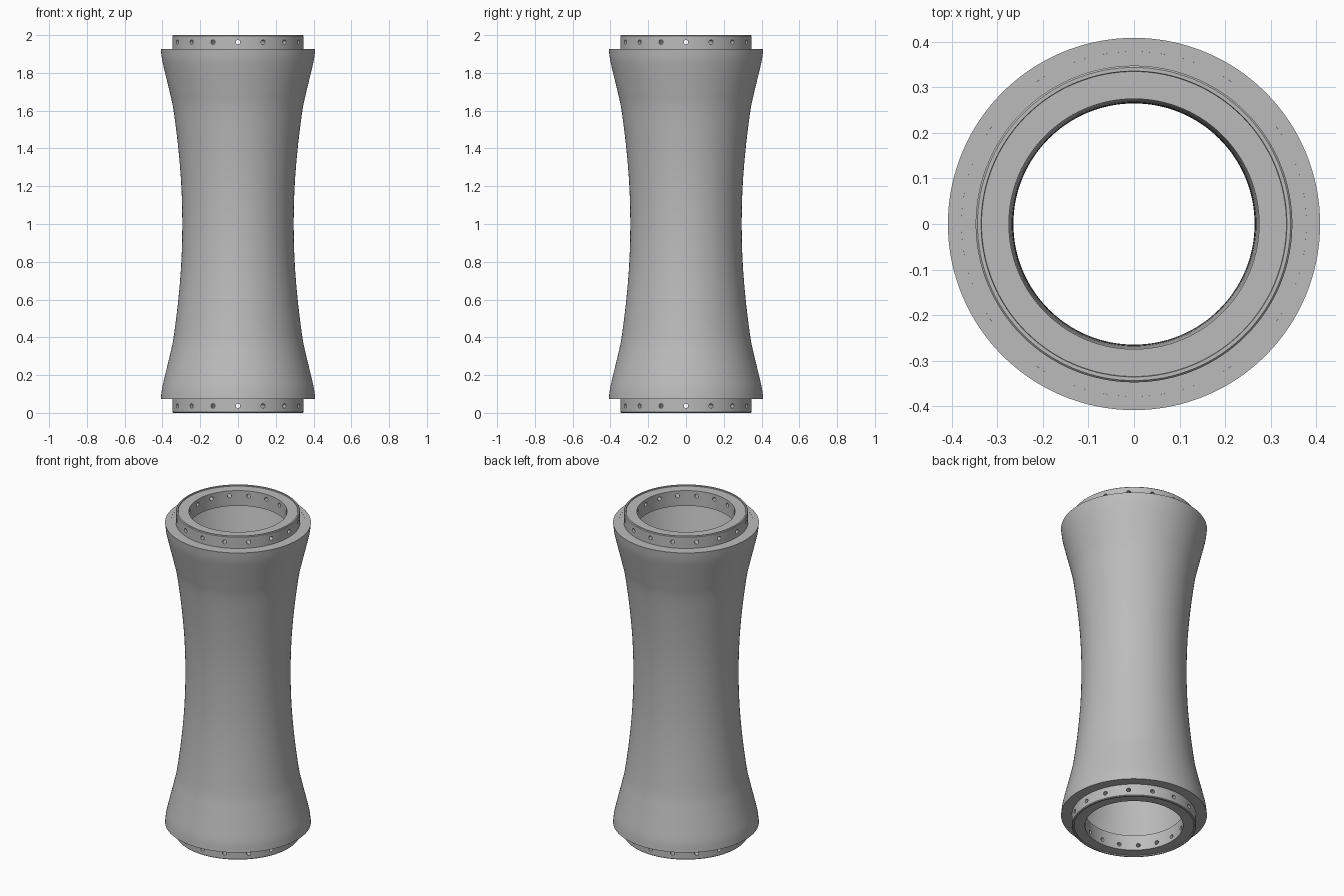
import bpy, bmesh, math
from mathutils import Matrix, Vector

if "Cube" in bpy.data.objects:
    bpy.data.objects.remove(bpy.data.objects["Cube"], do_unlink=True)

SEGMENTS = 128
HOLES = 16
WALL = 0.03

grey = bpy.data.materials.new("mid grey")
grey.use_nodes = True
colour = (0.5, 0.5, 0.5, 1)
grey.diffuse_color = colour
grey.node_tree.nodes["Principled BSDF"].inputs["Base Color"].default_value = colour


def add_object(name, bm):
    bmesh.ops.recalc_face_normals(bm, faces=bm.faces)
    mesh = bpy.data.meshes.new(name)
    bm.to_mesh(mesh)
    bm.free()
    mesh.materials.append(grey)
    obj = bpy.data.objects.new(name, mesh)
    bpy.context.collection.objects.link(obj)
    return obj


def lathe(name, profile):
    """Revolve a closed (radius, height) outline around z."""
    bm = bmesh.new()
    rings = []
    for i in range(SEGMENTS):
        a = math.tau * i / SEGMENTS
        rings.append([bm.verts.new((r * math.cos(a), r * math.sin(a), z)) for r, z in profile])
    n = len(profile)
    for i, ring in enumerate(rings):
        following = rings[(i + 1) % SEGMENTS]
        for j in range(n):
            k = (j + 1) % n
            bm.faces.new((ring[j], following[j], following[k], ring[k]))
    return add_object(name, bm)


def smooth(obj):
    bpy.ops.object.select_all(action="DESELECT")
    obj.select_set(True)
    bpy.context.view_layer.objects.active = obj
    bpy.ops.object.shade_smooth_by_angle(angle=math.radians(30))


def spline(points, steps=6):
    """Smooth curve through the points."""
    pts = [Vector(p) for p in points]
    pts = [2 * pts[0] - pts[1]] + pts + [2 * pts[-1] - pts[-2]]
    out = []
    for a, b, c, d in zip(pts, pts[1:], pts[2:], pts[3:]):
        for s in range(steps):
            t = s / steps
            out.append(0.5 * (2 * b + (c - a) * t + (2 * a - 5 * b + 4 * c - d) * t * t
                              + (3 * b - a - 3 * c + d) * t ** 3))
    return out + [pts[-2]]


# Waisted shell: half outline mirrored about mid height, with a parallel inner wall
half = [(0.295, 0), (0.3, 0.2), (0.316, 0.4), (0.341, 0.6), (0.362, 0.7),
        (0.386, 0.8), (0.402, 0.87), (0.409, 0.927)]
full = [(r, 1 - d) for r, d in reversed(half[1:])] + [(r, 1 + d) for r, d in half]
outer = [tuple(p) for p in spline(full)]
inner = [(r - WALL, z) for r, z in reversed(outer)]
smooth(lathe("waisted_shell", outer + inner))

# End collars: flanges with a thin raised rim and radial bolt holes
collar = [(0.275, 0.1), (0.275, 0.006), (0.335, 0.006), (0.336, 0),
          (0.344, 0), (0.348, 0.004), (0.348, 0.0735), (0.379, 0.0735), (0.379, 0.1)]
for name, top in (("bottom_collar", False), ("top_collar", True)):
    height = lambda z: 2 - z if top else z
    ring = lathe(name, [(r, height(z)) for r, z in collar])

    bm = bmesh.new()
    for i in range(HOLES):
        place = (Matrix.Rotation(math.tau * i / HOLES, 4, "Z")
                 @ Matrix.Translation((0.31, 0, height(0.037)))
                 @ Matrix.Rotation(math.pi / 2, 4, "Y"))
        bmesh.ops.create_cone(bm, cap_ends=True, segments=16, radius1=0.012,
                              radius2=0.012, depth=0.12, matrix=place)
    cutter = add_object("hole_cutter", bm)
    cutter.hide_render = True

    cut = ring.modifiers.new("bolt holes", "BOOLEAN")
    cut.operation = "DIFFERENCE"
    cut.solver = "EXACT"
    cut.object = cutter
    bpy.ops.object.select_all(action="DESELECT")
    ring.select_set(True)
    bpy.context.view_layer.objects.active = ring
    bpy.ops.object.modifier_apply(modifier=cut.name)
    bpy.data.objects.remove(cutter, do_unlink=True)
    smooth(ring)
